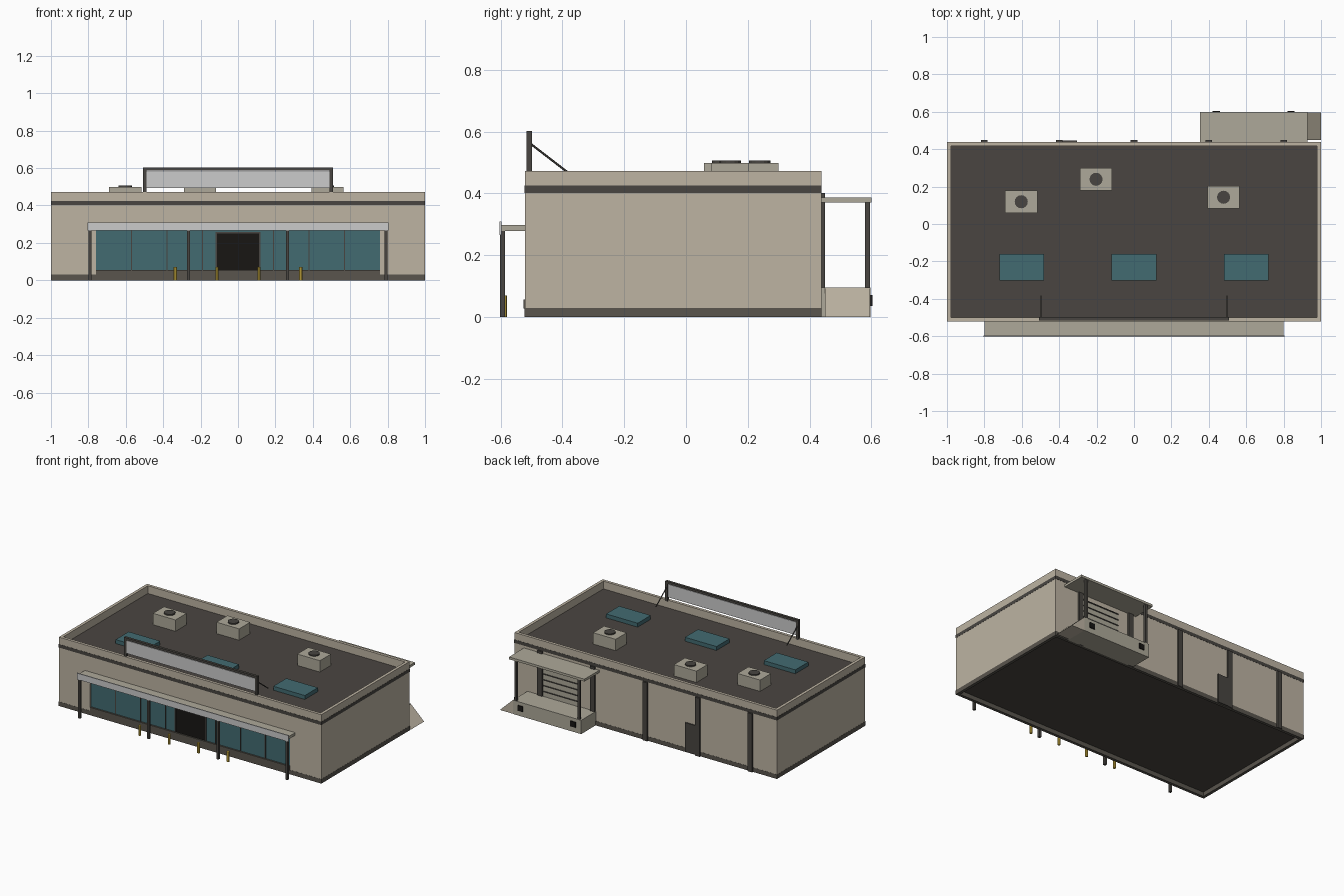
import bpy, bmesh, math
from mathutils import Vector

if "Cube" in bpy.data.objects:
    bpy.data.objects.remove(bpy.data.objects["Cube"])


def mat(name, r, g, b):
    m = bpy.data.materials.new(name)
    m.diffuse_color = (r, g, b, 1)
    m.use_nodes = True
    m.node_tree.nodes["Principled BSDF"].inputs["Base Color"].default_value = m.diffuse_color
    return m


WALL = mat("wall_beige", 0.51, 0.455, 0.365)
UNIT = mat("pale_metal", 0.42, 0.395, 0.32)
TRIM = mat("dark_trim", 0.065, 0.06, 0.053)
ROOF = mat("roof_dark", 0.068, 0.06, 0.053)
SILL = mat("sill_brown", 0.10, 0.09, 0.075)
GLASS = mat("glass_teal", 0.055, 0.145, 0.165)
PANEL = mat("sign_grey", 0.55, 0.55, 0.56)
BLACK = mat("door_black", 0.009, 0.008, 0.007)
YELLOW = mat("bollard_yellow", 0.75, 0.52, 0.06)


def finish(name, bm, m):
    me = bpy.data.meshes.new(name)
    bm.to_mesh(me)
    bm.free()
    me.materials.append(m)
    ob = bpy.data.objects.new(name, me)
    bpy.context.collection.objects.link(ob)
    return ob


def box(name, x0, x1, y0, y1, z0, z1, m):
    bm = bmesh.new()
    bmesh.ops.create_cube(bm, size=1)
    for v in bm.verts:
        v.co = ((x0 + x1) / 2 + v.co.x * (x1 - x0),
                (y0 + y1) / 2 + v.co.y * (y1 - y0),
                (z0 + z1) / 2 + v.co.z * (z1 - z0))
    return finish(name, bm, m)


def cylinder(name, x, y, z0, z1, r, sides, m):
    bm = bmesh.new()
    bmesh.ops.create_cone(bm, cap_ends=True, segments=sides, radius1=r, radius2=r, depth=z1 - z0)
    ob = finish(name, bm, m)
    ob.location = (x, y, (z0 + z1) / 2)
    return ob


def rod(name, a, b, r, m):
    a, b = Vector(a), Vector(b)
    bm = bmesh.new()
    bmesh.ops.create_cone(bm, cap_ends=True, segments=6, radius1=r, radius2=r, depth=(b - a).length)
    ob = finish(name, bm, m)
    ob.location = (a + b) / 2
    ob.rotation_euler = (b - a).to_track_quat('Z', 'Y').to_euler()


# Main block with a sunken roof inside the parapet, dark underneath
Y0, Y1, ROOF_Z, FLOOR_Z = -0.521, 0.438, 0.42, 0.03
body = box("building_walls", -0.999, 0.999, Y0, Y1, FLOOR_Z, 0.473, WALL)
body.data.materials.append(ROOF)
bm = bmesh.new()
bm.from_mesh(body.data)
bm.faces.ensure_lookup_table()
top = max(bm.faces, key=lambda f: f.calc_center_median().z)
min(bm.faces, key=lambda f: f.calc_center_median().z).material_index = 1
bmesh.ops.inset_region(bm, faces=[top], thickness=0.02, use_even_offset=True)
ret = bmesh.ops.extrude_discrete_faces(bm, faces=[top])
deck = ret["faces"][0]
deck.material_index = 1
for v in deck.verts:
    v.co.z = ROOF_Z
bm.to_mesh(body.data)
bm.free()

# Shallow shop front opening
GY = Y0 + 0.010
cutter = box("opening_cutter", -0.76, 0.76, Y0 - 0.05, GY, 0.04, 0.268, WALL)
cutter.hide_render = True
cutter.hide_viewport = True
cutter.display_type = 'WIRE'
cut = body.modifiers.new("shopfront_opening", 'BOOLEAN')
cut.operation = 'DIFFERENCE'
cut.solver = 'EXACT'
cut.object = cutter

# Plinth ring and dark band, each as four strips around the walls
for part, z0, z1, t, m in (("plinth", 0, 0.03, 0.02, SILL), ("band", 0.402, 0.425, 0.002, TRIM)):
    box(part + "_front", -1, 1, Y0 - 0.001, Y0 - 0.001 + t, z0, z1, m)
    box(part + "_back", -1, 1, Y1 + 0.001 - t, Y1 + 0.001, z0, z1, m)
    box(part + "_left", -1, -1 + t, Y0, Y1, z0, z1, m)
    box(part + "_right", 1 - t, 1, Y0, Y1, z0, z1, m)

# Shop front: sill, glass, mullions, door
box("shopfront_sill", -0.76, 0.76, -0.526, GY + 0.004, 0.028, 0.056, SILL)
box("shopfront_glass", -0.76, 0.76, GY - 0.004, GY + 0.003, 0.05, 0.268, GLASS)
for i in range(1, 8):
    if i != 4:
        x = -0.76 + i * 0.19
        box("mullion", x - 0.003, x + 0.003, GY - 0.008, GY, 0.056, 0.268, TRIM)
box("entrance_door", -0.112, 0.112, GY - 0.0055, GY, 0.056, 0.25, BLACK)
for s in (-1, 1):
    box("door_frame_side", s * 0.116 - 0.004, s * 0.116 + 0.004, Y0, GY, 0.056, 0.257, TRIM)
box("door_frame_top", -0.12, 0.12, Y0, GY, 0.25, 0.257, TRIM)

# Front canopy with posts and bollards
box("front_canopy", -0.8, 0.8, -0.597, Y0, 0.278, 0.297, UNIT)
box("canopy_fascia", -0.805, 0.805, -0.603, -0.596, 0.266, 0.309, PANEL)
for x in (-0.79, -0.264, 0.264, 0.79):
    box("canopy_post", x - 0.008, x + 0.008, -0.601, -0.585, 0, 0.28, TRIM)
for x in (-0.336, -0.112, 0.112, 0.336):
    cylinder("bollard", x, -0.588, 0, 0.07, 0.009, 8, YELLOW)

# Roof sign with braces
box("sign_panel", -0.492, 0.492, -0.511, -0.503, 0.493, 0.582, PANEL)
box("sign_top_rail", -0.507, 0.507, -0.516, -0.498, 0.587, 0.602, TRIM)
for s in (-1, 1):
    box("sign_post", s * 0.498 - 0.009, s * 0.498 + 0.009, -0.516, -0.498, 0.465, 0.602, TRIM)
    rod("sign_brace", (s * 0.498, -0.502, 0.56), (s * 0.498, -0.385, 0.47), 0.0035, TRIM)

# Skylights and roof units
for x in (-0.6, 0, 0.6):
    box("skylight", x - 0.12, x + 0.12, -0.302, -0.16, ROOF_Z, 0.447, GLASS)
for x, y in ((-0.603, 0.119), (-0.203, 0.239), (0.479, 0.143)):
    box("roof_unit", x - 0.086, x + 0.086, y - 0.06, y + 0.06, ROOF_Z, 0.498, UNIT)
    cylinder("roof_fan", x, y, 0.497, 0.506, 0.035, 16, TRIM)

# Rear pilasters and service door
for x in (-0.8, -0.4, 0, 0.4, 0.8):
    box("rear_pilaster", x - 0.018, x + 0.018, Y1, 0.449, 0.0, 0.402, TRIM)
box("service_door", -0.385, -0.305, Y1, 0.446, 0.005, 0.205, TRIM)

# Loading dock with bumpers
box("loading_dock", 0.38, 0.90, Y1, 0.597, 0, 0.095, UNIT)
for x in (0.44, 0.84):
    box("dock_bumper", x - 0.019, x + 0.019, 0.596, 0.603, 0.035, 0.072, BLACK)

# Ramp wedge beside the dock
bm = bmesh.new()
tri = [bm.verts.new((x, 0.45, z)) for x, z in ((0.90, 0), (1.0, 0), (0.90, 0.095))]
f = bm.faces.new(tri)
ext = bmesh.ops.extrude_face_region(bm, geom=[f])
for v in ext["geom"]:
    if isinstance(v, bmesh.types.BMVert):
        v.co.y = 0.595
bmesh.ops.recalc_face_normals(bm, faces=bm.faces)
finish("dock_ramp", bm, WALL)

# Dock canopy, posts and roller door
box("dock_canopy", 0.353, 0.927, Y1, 0.6, 0.37, 0.386, UNIT)
for x in (0.40, 0.88):
    box("dock_post", x - 0.008, x + 0.008, 0.579, 0.595, 0.09, 0.372, TRIM)
box("roller_door", 0.50, 0.78, Y1, 0.443, 0.095, 0.335, UNIT)
for i in range(6):
    z = 0.13 + i * 0.04
    box("roller_slat", 0.50, 0.78, Y1, 0.448, z - 0.003, z + 0.003, TRIM)
